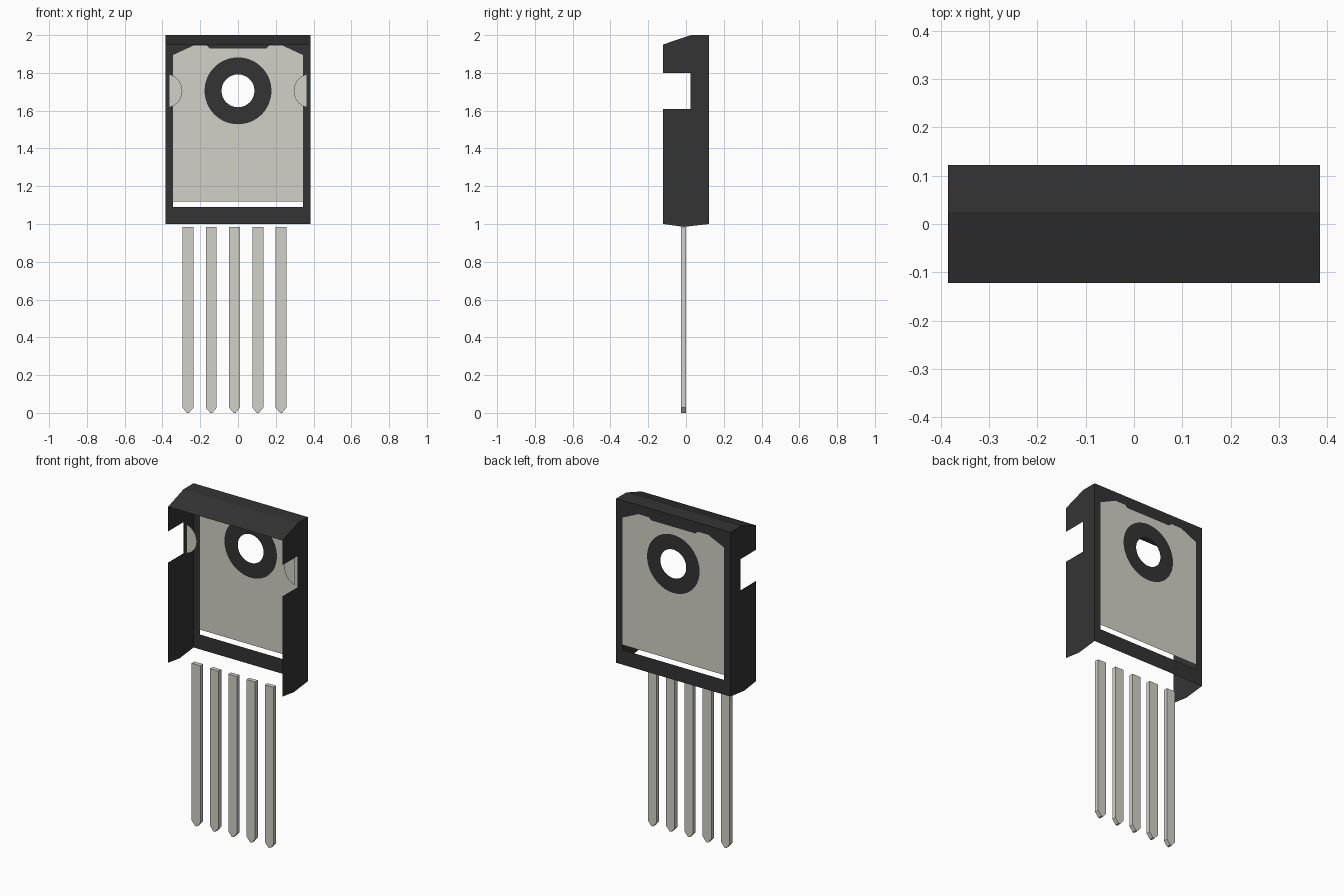
import bpy, bmesh, math
from mathutils import Vector

if "Cube" in bpy.data.objects:
    bpy.data.objects.remove(bpy.data.objects["Cube"], do_unlink=True)


def material(name, rgb):
    m = bpy.data.materials.new(name)
    m.use_nodes = True
    m.diffuse_color = (*rgb, 1)
    bsdf = next(n for n in m.node_tree.nodes if n.type == 'BSDF_PRINCIPLED')
    bsdf.inputs["Base Color"].default_value = (*rgb, 1)
    return m


BLACK = material("black plastic", (0.034, 0.034, 0.034))
METAL = material("pale metal", (0.645, 0.638, 0.571))

W, D = 0.385, 0.122           # half width and half depth of the case
HOLE_Z = 1.705                # height of the mounting hole and side notches
NOTCH_Y = 0.025


def sheet(name, loops, place, normal, mat, thickness=0):
    """Flat panel from an outline plus optional hole outlines."""
    bm = bmesh.new()
    normal = Vector(normal)
    for loop in loops:
        vs = [bm.verts.new(place(a, b)) for a, b in loop]
        for i, v in enumerate(vs):
            bm.edges.new((vs[i - 1], v))
    bmesh.ops.triangle_fill(bm, use_beauty=True, edges=bm.edges[:], normal=normal)
    bm.normal_update()
    for f in bm.faces:
        if f.normal.dot(normal) < 0:
            f.normal_flip()
    me = bpy.data.meshes.new(name)
    bm.to_mesh(me)
    bm.free()
    me.materials.append(mat)
    ob = bpy.data.objects.new(name, me)
    bpy.context.collection.objects.link(ob)
    if thickness:
        mod = ob.modifiers.new("Thickness", 'SOLIDIFY')
        mod.thickness = thickness
        mod.offset = -1
    return ob


def arc(cx, cz, r, a0=0.0, a1=2 * math.pi, n=64, closed=True):
    count = n if closed else n + 1
    return [(cx + r * math.cos(a0 + (a1 - a0) * i / n),
             cz + r * math.sin(a0 + (a1 - a0) * i / n)) for i in range(count)]


def mirrored(half):
    """Complete a symmetric outline from its +x half."""
    return half + [(-x, z) for x, z in reversed(half)]


def at_y(y):
    return lambda x, z: (x, y, z)


def at_x(x):
    return lambda y, z: (x, y, z)


# Back panel: dark frame, metal tab and the ring round the mounting hole
BACK = (0, 1, 0)
tab_top = [(0.343, 1.895), (0.235, 1.945), (0.165, 1.945), (0.150, 1.930)]
tab = mirrored([(0.343, 1.12)] + tab_top)
opening = mirrored([(0.343, 1.09)] + tab_top)
case_outline = mirrored([(W, 1.0), (W, 2.0)])
sheet("back_frame", [case_outline, opening], at_y(D), BACK, BLACK)
sheet("metal_tab", [tab, arc(0, HOLE_Z, 0.177)], at_y(D), BACK, METAL)
sheet("hole_ring", [arc(0, HOLE_Z, 0.177), arc(0, HOLE_Z, 0.087)], at_y(D), BACK, BLACK)

# Side walls with square notches, and the half-round metal pads in them
wall = [(-D, 1.0), (-0.012, 0.985), (D, 1.0), (D, 2.0), (NOTCH_Y, 2.0),
        (-D, 1.95), (-D, 1.80), (NOTCH_Y, 1.80), (NOTCH_Y, 1.61), (-D, 1.61)]
swing = math.acos(0.02 / 0.09)
pad = arc(W, HOLE_Z, 0.09, math.pi - swing, math.pi + swing, 24, closed=False)
for side, s in (("left", 1), ("right", -1)):
    sheet(side + "_wall", [wall], at_x(s * W), (s, 0, 0), BLACK)
    sheet(side + "_notch_pad", [[(s * x, z) for x, z in pad]],
          at_y(NOTCH_Y), (0, -1, 0), METAL)

# Roof: flat strip at the back, sloping strip at the front
roof = bpy.data.meshes.new("roof")
roof.from_pydata([(x, y, z) for y, z in ((-D, 1.95), (NOTCH_Y, 2.0), (D, 2.0))
                  for x in (-W, W)], [], [(0, 1, 3, 2), (2, 3, 5, 4)])
roof.materials.append(BLACK)
bpy.context.collection.objects.link(bpy.data.objects.new("roof", roof))

# Five flat legs with pointed tips
for i in range(5):
    cx = -0.265 + i * 0.1233
    half = [(0.006, 0.0), (0.029, 0.028), (0.029, 0.985)]
    outline = [(cx + x, z) for x, z in mirrored(half)]
    sheet(f"leg_{i + 1}", [outline], at_y(-0.026), (0, -1, 0), METAL, thickness=0.026)
